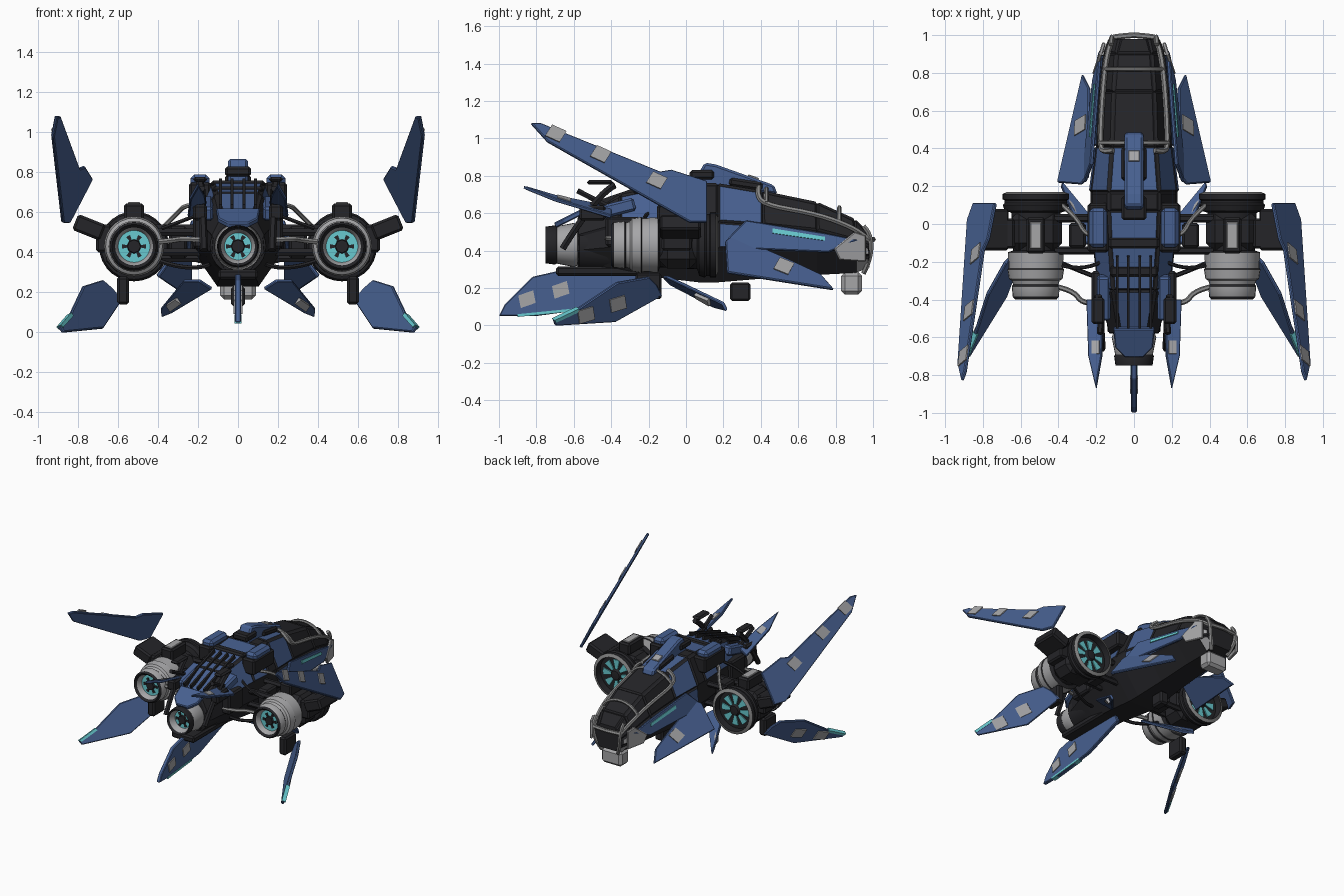
import bpy, bmesh, math
from mathutils import Vector, Matrix

cube = bpy.data.objects.get("Cube")
if cube:
    bpy.data.objects.remove(cube, do_unlink=True)


def material(name, r, g, b):
    m = bpy.data.materials.new(name)
    m.use_nodes = True
    m.diffuse_color = (r, g, b, 1)
    m.node_tree.nodes["Principled BSDF"].inputs["Base Color"].default_value = (r, g, b, 1)
    return m


BLUE = material("armour blue", .063, .117, .28)
DARK = material("dark metal", .018, .018, .021)
GREY = material("steel grey", .25, .25, .25)
PALE = material("pale panel", .38, .38, .39)
TEAL = material("teal glow", .14, .59, .63)


def finish(name, bm, mats, mirror=False, bevel=0, smooth=False):
    bmesh.ops.recalc_face_normals(bm, faces=bm.faces)
    me = bpy.data.meshes.new(name)
    bm.to_mesh(me)
    bm.free()
    for m in mats:
        me.materials.append(m)
    if smooth:
        me.polygons.foreach_set("use_smooth", [True] * len(me.polygons))
        me.set_sharp_from_angle(angle=math.radians(35))
    ob = bpy.data.objects.new(name, me)
    bpy.context.collection.objects.link(ob)
    if bevel:
        mod = ob.modifiers.new("edge bevel", 'BEVEL')
        mod.width, mod.segments = bevel, 1
    if mirror:
        ob.modifiers.new("mirror", 'MIRROR')
    return ob


def plates(name, polys, t, mat, mirror=True, shift=0, bevel=0):
    """Flat polygons thickened along their normals; shift moves them outward."""
    bm = bmesh.new()
    for pts in polys:
        pts = [Vector(p) for p in pts]
        n = sum((pts[i - 1].cross(pts[i]) for i in range(len(pts))), Vector()).normalized()
        if n.dot(Vector((1, .01, .3))) < 0:
            n = -n
        a = [bm.verts.new(p + n * (shift + t / 2)) for p in pts]
        b = [bm.verts.new(p + n * (shift - t / 2)) for p in pts]
        bm.faces.new(a)
        bm.faces.new(b[::-1])
        for i in range(len(a)):
            bm.faces.new((a[i - 1], b[i - 1], b[i], a[i]))
    return finish(name, bm, [mat], mirror, bevel)


def box(name, loc, size, mat, mirror=True, tilt=0, pitch=0, bevel=.012):
    bm = bmesh.new()
    mx = (Matrix.Translation(loc) @ Matrix.Rotation(tilt, 4, 'Y')
          @ Matrix.Rotation(pitch, 4, 'X') @ Matrix.Diagonal((*size, 1)))
    bmesh.ops.create_cube(bm, size=1, matrix=mx)
    return finish(name, bm, [mat], mirror, bevel)


def lathe(name, cx, cz, profile, mats, mirror=True, seg=28):
    """Revolve (y, radius, material slot) rows around a lengthwise axis."""
    bm = bmesh.new()
    rings = []
    for y, r, _ in profile:
        angles = [math.tau * i / seg for i in range(seg)]
        rings.append([bm.verts.new((cx + r * math.cos(a), y, cz + r * math.sin(a))) for a in angles])
    for (a, b), row in zip(zip(rings, rings[1:]), profile):
        for i in range(seg):
            bm.faces.new((a[i - 1], a[i], b[i], b[i - 1])).material_index = row[2]
    bmesh.ops.remove_doubles(bm, verts=bm.verts, dist=.0005)
    return finish(name, bm, mats, mirror, smooth=True)


def tube(name, pts, r, mat=GREY, mirror=True):
    cu = bpy.data.curves.new(name, 'CURVE')
    cu.dimensions, cu.bevel_depth, cu.bevel_resolution = '3D', r, 1
    cu.use_fill_caps = True
    sp = cu.splines.new('NURBS')
    sp.points.add(len(pts) - 1)
    for p, co in zip(sp.points, pts):
        p.co = (*co, 1)
    sp.order_u, sp.use_endpoint_u, sp.resolution_u = min(3, len(pts)), True, 4
    tmp = bpy.data.objects.new(name + " path", cu)
    bm = bmesh.new()
    me = bpy.data.meshes.new_from_object(tmp)
    bm.from_mesh(me)
    bpy.data.objects.remove(tmp)
    bpy.data.meshes.remove(me)
    for f in bm.faces:
        f.material_index = 0
    return finish(name, bm, [mat], mirror, smooth=True)


def blades(name, cx, cz, y, inner, outer, n, width, mat, mirror):
    """Radial wedges; width is the share of each step they fill."""
    def at(rad, a):
        return (cx + rad * math.cos(a), y, cz + rad * math.sin(a))
    step = math.tau / n
    h = step * width / 2
    plates(name, [[at(inner, k * step - h), at(outer, k * step - h), at(outer, k * step),
                   at(outer, k * step + h), at(inner, k * step + h)] for k in range(n)],
           .008, mat, mirror)


def nozzle_core(name, cx, y, mirror):
    """Dark hub with short spikes in front of a glowing disc."""
    lathe(name + "_hub", cx, .43, [(y, .036, 0), (y - .015, .032, 0), (y - .015, 0, 0)], [DARK], mirror, 8)
    blades(name + "_spikes", cx, .43, y - .003, .03, .06, 6, .35, DARK, mirror)


def wing(name, plane, outline, patches, t=.02, mirror=True, slope=0):
    """Blade on x = a + b*y + c*z, with pale plates on its outer side."""
    def on(y, z):
        return (plane[0] + plane[1] * y + plane[2] * z, y, z)
    plates(name, [[on(*p) for p in outline]], t, BLUE, mirror, bevel=.005)
    u, v = Vector((1, slope)).normalized() * .047, Vector((-slope, 1)).normalized() * .034
    quads = [[on(*(Vector(c) + u * i + v * j)) for i, j in ((-1, -1), (.8, -1), (1, 1), (-.8, 1))]
             for c in patches]
    if quads:
        plates(name + "_patches", quads, .008, PALE, True, t / 2 + .003)
    return on


# Hull: lofted octagons with raised armour panels
sections = [(.98, .31, .48, .125), (.9, .28, .56, .16), (.7, .27, .65, .185), (.41, .25, .71, .2),
            (.17, .23, .75, .23), (.07, .23, .75, .23), (-.1, .25, .74, .22),
            (-.35, .28, .69, .19), (-.58, .31, .57, .13)]
ring = [(.45, 0), (1, .35), (.95, .62), (.57, 1), (-.57, 1), (-.95, .62), (-1, .35), (-.45, 0)]
bm = bmesh.new()
loops = [[bm.verts.new((u * w, y, lo + v * (hi - lo))) for u, v in ring] for y, lo, hi, w in sections]
bm.faces.new(loops[0])
bm.faces.new(loops[-1][::-1])
panels = []
for j, (a, b) in enumerate(zip(loops, loops[1:])):
    for k in range(8):
        f = bm.faces.new((a[k], a[(k + 1) % 8], b[(k + 1) % 8], b[k]))
        side, top = k in (1, 5), k in (2, 3, 4)
        if j == 0 and not top and k != 7:
            f.material_index = 2
        elif (top and j in (3, 5, 6)) or (k == 3 and j == 7) or (side and 0 < j < 4):
            f.material_index = 1
        if f.material_index or top:
            panels.append(f)
bmesh.ops.recalc_face_normals(bm, faces=bm.faces)
rims = bmesh.ops.inset_individual(bm, faces=panels, thickness=.014, depth=.01)
for f in rims["faces"]:
    f.material_index = 0
finish("hull", bm, [DARK, BLUE, PALE])

# Canopy frame, nose bars and nose cheeks
rail = [(w * .9, y, lo + .86 * (hi - lo)) for y, lo, hi, w in sections[:4]]
tube("canopy_rail", [(0, 1, .46), (.12, .99, .46)] + rail + [(.16, .38, .71), (.11, .39, .74)], .015)
for y, w, z in ((.82, .155, .61), (.43, .18, .715)):
    tube("canopy_arch", [(-w, y, z - .06), (-w * .62, y, z + .02), (w * .62, y, z + .02), (w, y, z - .06)],
         .012, GREY, False)
tube("nose_bar", [(.12, .95, .53), (.12, .99, .49), (.11, .99, .36), (.07, .95, .28)], .014)
plates("nose_cheek", [[(.465 - .32 * y, y, z) for y, z in
                       ((.96, .34), (.96, .48), (.9, .5), (.79, .41), (.82, .35))]], .02, PALE, bevel=.005)
box("chin_sensor", (0, .885, .225), (.18, .11, .12), PALE, False, bevel=.02)
box("belly_pod", (0, .29, .18), (.07, .11, .1), DARK, False)

# Side armour with glowing strip, and canards
on = wing("side_armour", (.402, -.12, -.25),
          [(.92, .455), (.75, .49), (.32, .56), (.22, .46), (.3, .41), (.76, .39)], [])
plates("side_glow", [[on(.74, .47), on(.46, .515), on(.46, .49), on(.74, .45)]], .008, TEAL, shift=.012)
wing("canard", (.69, -.35, -.75),
     [(.79, .19), (.72, .27), (.55, .35), (.25, .48), (.21, .45), (.22, .28)], [(.52, .31)], slope=-.4)

# Upper fins, lower outer fins and ventral fin
wing("upper_fin", (1.172, -.36, -.52),
     [(.11, .55), (.11, .77), (-.08, .83), (-.14, .82), (-.78, 1.08), (-.83, 1.08), (-.74, .98), (.02, .55)],
     [(-.7, 1.02), (-.46, .91), (-.16, .77)], slope=-.45)
on = wing("lower_fin", (.42, -.65, .5),
          [(-.7, 0), (-.38, .02), (-.13, .16), (-.16, .22), (-.2, .26), (-.37, .23), (-.58, .09), (-.71, .03)],
          [(-.37, .12), (-.54, .06)], slope=.3)
plates("lower_fin_glow", [[on(-.71, .032), on(-.58, .094), on(-.575, .078), on(-.7, .02)]], .03, TEAL)
on = wing("ventral_fin", (0, 0, 0),
          [(-1, .05), (-.97, .11), (-.82, .26), (-.6, .31), (-.2, .28), (-.17, .21), (-.5, .09), (-.8, .05)],
          [(-.85, .14), (-.67, .19)], .03, False, .35)
plates("ventral_glow", [[on(-.9, .045), on(-.6, .075), on(-.6, .09), on(-.9, .06)]], .036, TEAL, False)
plates("belly_fin", [[(.13, -.08, .22), (.19, -.12, .26), (.27, -.1, .26), (.385, .2, .12),
                      (.38, .22, .08), (.33, .15, .1)]], .018, BLUE, bevel=.004)
plates("belly_fin_patch", [[(.31, .05, .17), (.355, .12, .14), (.335, .13, .11), (.28, .06, .15)]], .027, PALE)
plates("tail_blade", [[(.16, -.4, .63), (.25, -.4, .58), (.24, -.7, .67), (.2, -.87, .74), (.17, -.7, .69)]],
       .02, BLUE, bevel=.004)
plates("tail_blade_patch", [[(.18, -.62, .667), (.22, -.62, .65), (.22, -.69, .672), (.18, -.69, .685)]],
       .008, PALE, shift=.012)

# Nacelles: shell, intake fan, nozzle and mounts
NX, NZ = .52, .43
lathe("nacelle", NX, NZ, [
    (-.345, 0, 3), (-.345, .08, 2), (-.385, .095, 0), (-.4, .11, 0), (-.385, .122, 2), (-.33, .127, 0),
    (-.32, .12, 2), (-.3, .127, 2), (-.29, .142, 2), (-.24, .15, 0), (-.235, .144, 2), (-.15, .147, 0),
    (-.14, .12, 0), (.06, .13, 0), (.07, .165, 0), (.1, .175, 0), (.11, .165, 0), (.125, .165, 0),
    (.13, .175, 0), (.16, .175, 1), (.17, .15, 0), (.12, .145, 0), (.12, 0, 0)], [DARK, GREY, PALE, TEAL])
nozzle_core("nozzle", NX, -.345, True)
blades("intake_blades", NX, NZ, .126, .045, .118, 8, .6, TEAL, True)
lathe("intake_hub", NX, NZ, [(.12, .05, 0), (.145, .035, 0), (.15, 0, 0)], [DARK])
box("nacelle_housing", (NX, -.04, NZ), (.28, .22, .25), DARK, bevel=.05)
box("nacelle_vent_base", (NX, -.06, .6), (.1, .19, .09), DARK)
box("nacelle_vent", (NX, -.06, .645), (.06, .14, .014), PALE, bevel=.004)
box("fin_mount", (.745, -.03, .525), (.15, .22, .085), DARK, tilt=-.38)
box("fin_mount_plate", (.67, -.05, .47), (.08, .16, .14), DARK)
box("lower_mount", (.575, -.2, .21), (.06, .14, .14), DARK)

# Struts and pipes joining hull and nacelles
for y, z in ((-.14, .5), (-.14, .4), (.03, .52), (.03, .37)):
    tube("strut", [(.15, y, z), (.42, y, z)], .022, DARK)
box("strut_block", (.3, -.06, .45), (.09, .13, .16), DARK)
tube("upper_pipe", [(.18, -.08, .64), (.26, -.06, .64), (.3, .03, .6), (.38, .1, .52)], .012)
tube("lower_pipe", [(.14, -.3, .34), (.24, -.27, .3), (.4, -.2, .36)], .012, DARK)
tube("aft_pipe", [(.15, -.42, .46), (.27, -.43, .47), (.32, -.35, .46), (.42, -.33, .45)], .014)
tube("shoulder_pipe", [(.17, -.2, .6), (.27, -.25, .56), (.38, -.22, .52)], .01, DARK)

# Central engine and its hood
lathe("main_engine", 0, .43, [
    (-.69, 0, 3), (-.69, .068, 2), (-.735, .085, 0), (-.75, .098, 0), (-.7, .105, 0), (-.69, .1, 2),
    (-.6, .118, 2), (-.58, .11, 0), (-.57, .14, 0), (-.4, .15, 0), (-.4, 0, 0)],
    [DARK, GREY, PALE, TEAL], False)
nozzle_core("main_nozzle", 0, -.69, False)
plates("engine_hood", [[(-.11, -.55, .61), (.11, -.55, .61), (.1, -.65, .56), (.05, -.7, .535),
                        (-.05, -.7, .535), (-.1, -.65, .56)]], .03, BLUE, False, bevel=.006)
box("belly_keel", (0, -.42, .29), (.2, .55, .05), DARK, False)

# Dorsal fairing, shoulder boxes, spine grooves and tail gear
plates("dorsal_fairing", [[(0, .06, .8), (0, .1, .87), (0, .16, .86), (0, .47, .75), (0, .49, .7),
                           (0, .2, .74), (0, .06, .74)]], .1, BLUE, False, bevel=.012)
box("dorsal_intake", (0, .085, .805), (.13, .13, .05), DARK, False)
box("dorsal_side_pods", (0, .32, .755), (.13, .18, .045), DARK, False, pitch=-.15)
box("dorsal_patch", (0, .36, .792), (.06, .06, .012), PALE, False, pitch=-.34, bevel=.003)
box("shoulder_base", (.19, -.02, .69), (.11, .26, .12), DARK)
box("shoulder_box", (.19, -.02, .74), (.095, .21, .1), BLUE, bevel=.02)
for y, z, w in ((-.1, .745, .18), (-.25, .715, .17)):
    box("spine_band", (0, y, z), (w * 1.5, .06, .03), DARK, False)
for x in (.03, .088):
    box("spine_groove", (x, -.36, .69), (.014, .4, .03), DARK, pitch=.33, bevel=0)
box("side_machinery", (.19, -.34, .5), (.07, .18, .16), DARK)
box("side_cover", (.16, -.39, .62), (.07, .24, .07), BLUE, pitch=.25)
tube("tail_strut", [(.17, -.66, .41), (.18, -.48, .7), (.19, -.38, .75)], .02, DARK)
tube("tail_brace", [(.17, -.35, .6), (.18, -.58, .72)], .016, DARK)
box("tail_sensor", (.19, -.46, .765), (.07, .14, .025), DARK)
box("tail_pod", (.19, -.5, .6), (.07, .14, .08), DARK)
